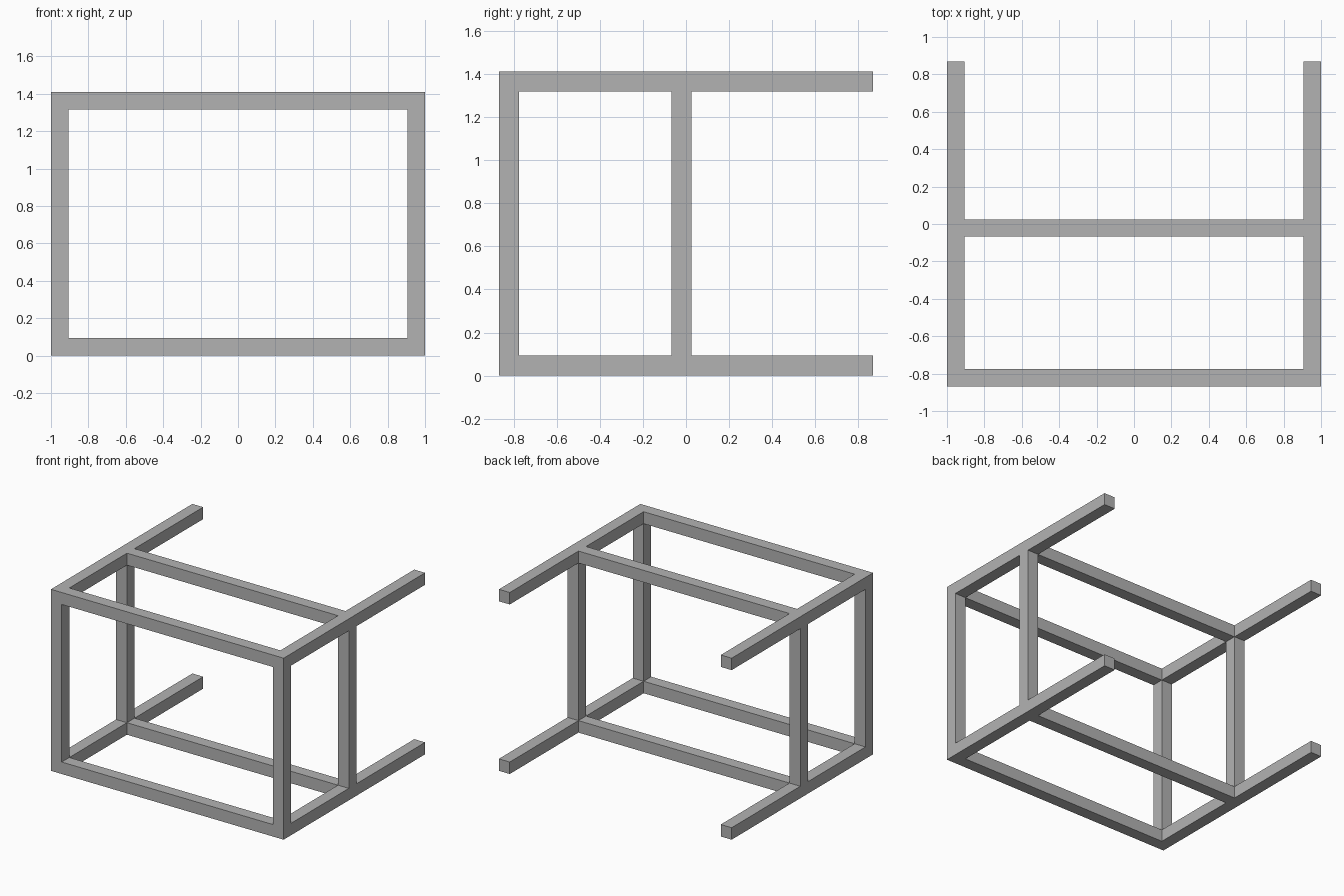
import bpy

if "Cube" in bpy.data.objects:
    bpy.data.objects.remove(bpy.data.objects["Cube"])

# Overall frame size and bar thickness
HALF_W, HALF_D, HEIGHT, BAR = 1.0, 0.868, 1.41, 0.093
MIDDLE_Y = -0.068  # front edge of the middle frame

grey = bpy.data.materials.new("plain grey")
grey.use_nodes = True
colour = (0.45, 0.45, 0.45, 1)
grey.diffuse_color = colour
grey.node_tree.nodes["Principled BSDF"].inputs["Base Color"].default_value = colour


def bar(name, low, high):
    """Square-edged bar between two opposite corners."""
    centre = [(a + b) / 2 for a, b in zip(low, high)]
    bpy.ops.mesh.primitive_cube_add(size=1, location=centre)
    obj = bpy.context.object
    obj.name = name
    obj.scale = [b - a for a, b in zip(low, high)]
    bpy.ops.object.transform_apply(location=False, rotation=False, scale=True)
    obj.data.materials.append(grey)


inner = HALF_W - BAR
sides = {"right": -HALF_W, "left": inner}
levels = {"bottom": 0, "top": HEIGHT - BAR}
rows = {"front": -HALF_D, "middle": MIDDLE_Y}

# Long side rails, open at the back
for side, x in sides.items():
    for level, z in levels.items():
        bar(f"{level}_{side}_rail", (x, -HALF_D, z), (x + BAR, HALF_D, z + BAR))

for row, y in rows.items():
    # Cross rails between the side rails
    for level, z in levels.items():
        bar(f"{level}_{row}_crossbar", (-inner, y, z), (inner, y + BAR, z + BAR))
    # Upright posts between the lower and upper rails
    for side, x in sides.items():
        bar(f"{row}_{side}_post", (x, y, BAR), (x + BAR, y + BAR, HEIGHT - BAR))
